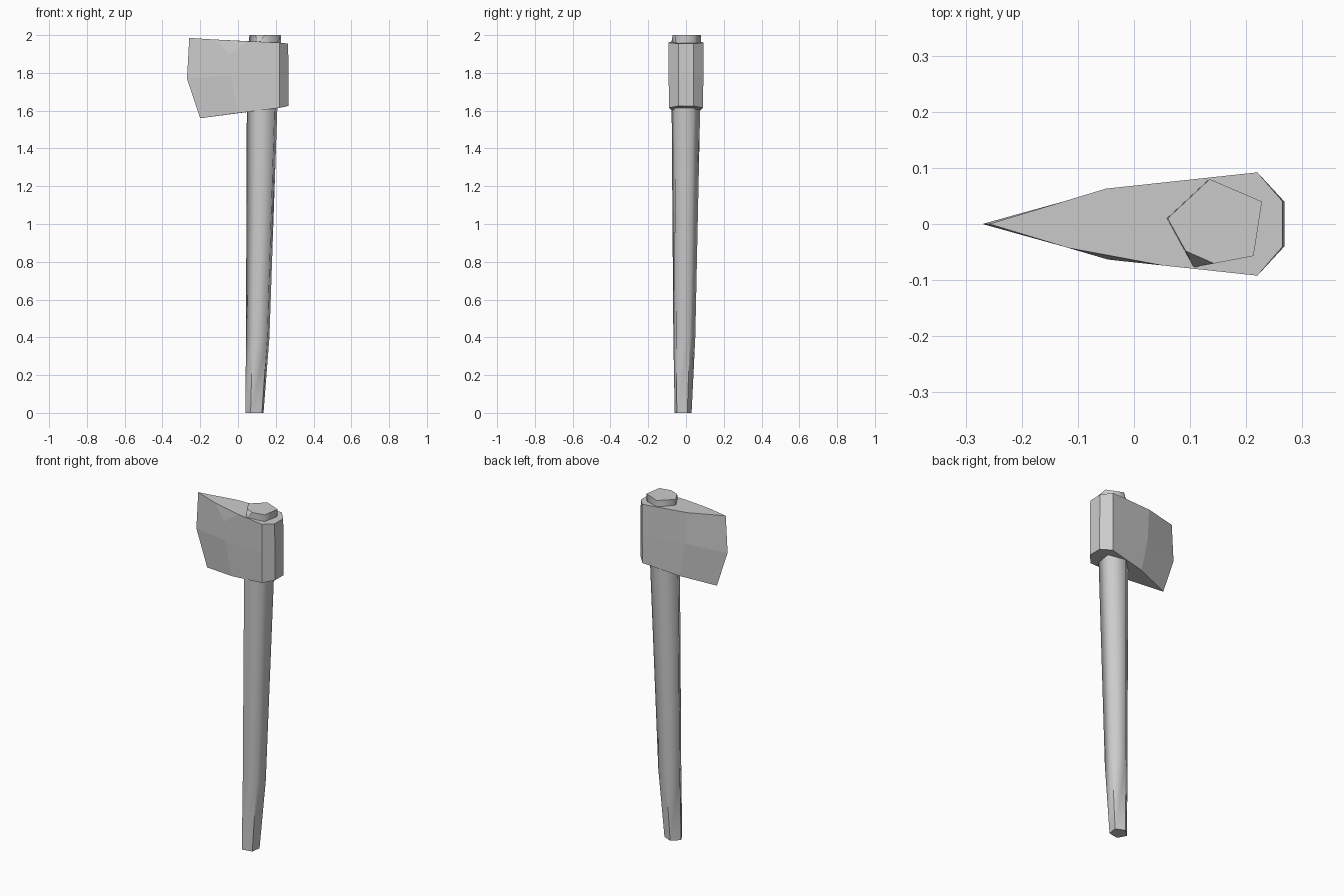
import bpy, bmesh
from mathutils import Vector

cube = bpy.data.objects.get("Cube")
if cube:
    bpy.data.objects.remove(cube, do_unlink=True)

GREY = 0.6
mat = bpy.data.materials.new("plain grey")
mat.use_nodes = True
mat.diffuse_color = (GREY, GREY, GREY, 1)
mat.node_tree.nodes["Principled BSDF"].inputs["Base Color"].default_value = (GREY, GREY, GREY, 1)


def loft(rings):
    """Skin a stack of equal rings, bottom to top, and cap both ends."""
    bm = bmesh.new()
    rows = [[bm.verts.new(p) for p in ring] for ring in rings]
    n = len(rows[0])
    for low, high in zip(rows, rows[1:]):
        for i in range(n):
            j = (i + 1) % n
            bm.faces.new((low[i], low[j], high[j], high[i]))
    bm.faces.new(rows[0][::-1])
    bm.faces.new(rows[-1])
    bmesh.ops.recalc_face_normals(bm, faces=bm.faces)
    return bm


def chip(bm, a, b, c):
    """Slice off the corner on the front side of the plane through a, b, c."""
    a, b, c = Vector(a), Vector(b), Vector(c)
    normal = (b - a).cross(c - a)
    if normal.y > 0:
        normal.negate()
    bmesh.ops.bisect_plane(bm, geom=bm.verts[:] + bm.edges[:] + bm.faces[:],
                           plane_co=a, plane_no=normal, clear_outer=True)
    bmesh.ops.holes_fill(bm, edges=[e for e in bm.edges if e.is_boundary])
    bmesh.ops.recalc_face_normals(bm, faces=bm.faces)


def finish(bm, name):
    mesh = bpy.data.meshes.new(name)
    bm.to_mesh(mesh)
    bm.free()
    mesh.materials.append(mat)
    obj = bpy.data.objects.new(name, mesh)
    bpy.context.collection.objects.link(obj)
    return obj


# Handle: tapering, slightly leaning five-sided shaft
section = [(-0.089, 0.01), (-0.041, -0.077), (0.064, -0.057), (0.079, 0.04), (-0.014, 0.08)]
stations = [(0, 0.09, -0.016, 0.57), (0.4, 0.108, -0.01, 0.74),
            (1.6, 0.132, -0.002, 0.96), (1.95, 0.147, 0, 1), (2, 0.149, 0, 1)]
handle = loft([[(cx + x * s, cy + y * s, z) for x, y in section]
               for z, cx, cy, s in stations])
chip(handle, (0.092, -0.048, 2), (0.142, -0.07, 2), (0.108, -0.077, 1.965))

# Soft sides, crisp ends and crisp lower grip
for face in handle.faces:
    face.smooth = abs(face.normal.z) < 0.3
for edge in handle.edges:
    zs = sorted(v.co.z for v in edge.verts)
    capped = any(not f.smooth for f in edge.link_faces)
    edge.smooth = not (capped or (zs[0] < 0.1 and zs[1] < 0.45))
finish(handle, "handle")

# Axe head: each row is cutting edge, cheek, shoulder, back as (x, half width, z)
rows = [
    [(-0.2, 0, 1.56), (0, 0.062, 1.587), (0.22, 0.09, 1.615), (0.268, 0.04, 1.625)],
    [(-0.27, 0, 1.77), (-0.04, 0.064, 1.785), (0.22, 0.092, 1.79), (0.268, 0.04, 1.79)],
    [(-0.258, 0, 1.985), (-0.05, 0.063, 1.972), (0.22, 0.092, 1.96), (0.265, 0.04, 1.955)],
]
head = loft([[(x, -y, z) for x, y, z in row] + [(x, y, z) for x, y, z in row[:0:-1]]
             for row in rows])
chip(head, (-0.115, -0.043, 1.976), (0.03, -0.07, 1.968), (-0.04, -0.064, 1.9))
finish(head, "axe_head")
